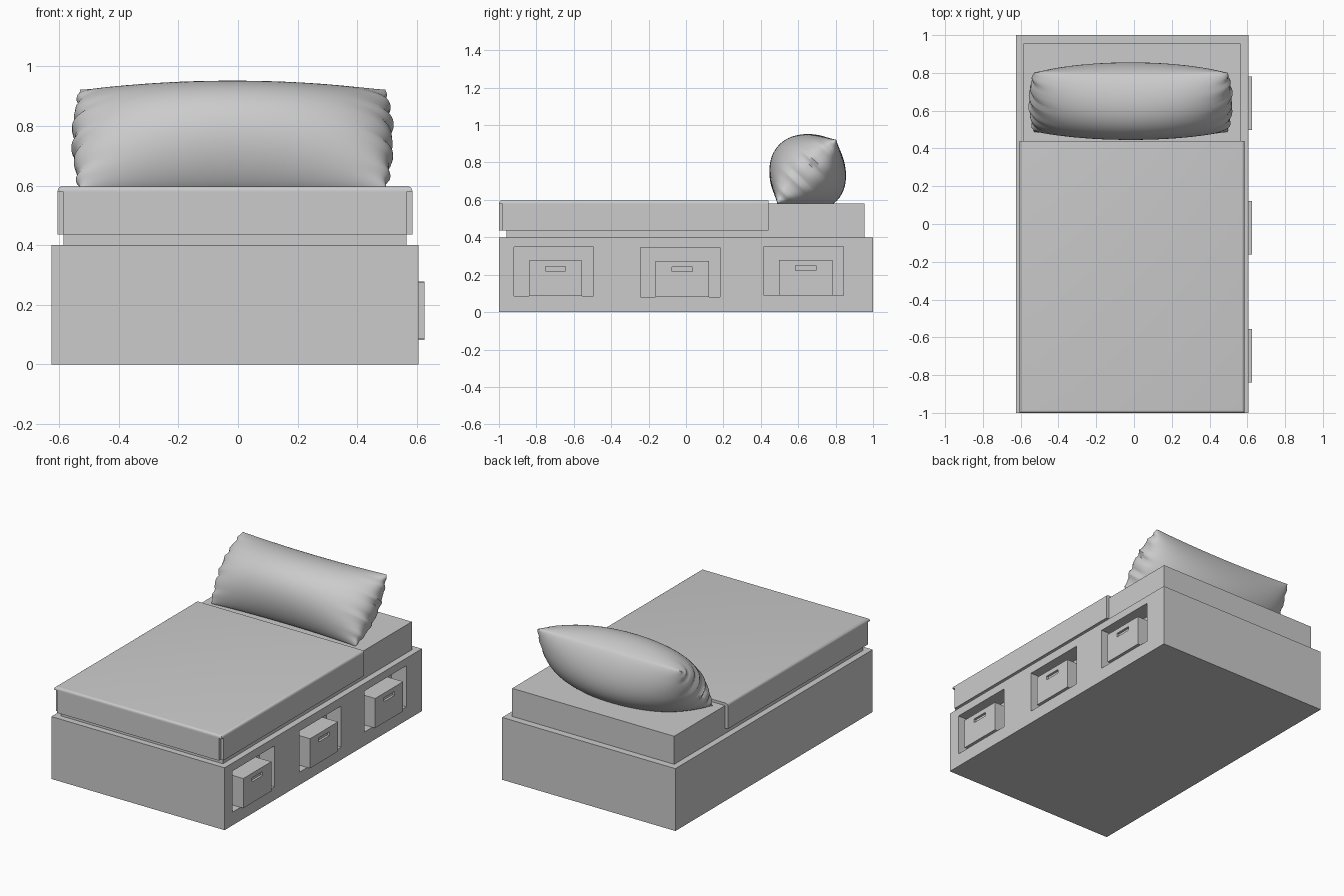
import bpy, bmesh, math
from mathutils import Vector

if "Cube" in bpy.data.objects:
    bpy.data.objects.remove(bpy.data.objects["Cube"], do_unlink=True)

grey = bpy.data.materials.new("light_grey")
grey.use_nodes = True
colour = (0.6, 0.6, 0.6, 1)
grey.diffuse_color = colour
grey.node_tree.nodes["Principled BSDF"].inputs["Base Color"].default_value = colour


def add_object(name, bm):
    bmesh.ops.recalc_face_normals(bm, faces=bm.faces)
    mesh = bpy.data.meshes.new(name)
    bm.to_mesh(mesh)
    bm.free()
    mesh.materials.append(grey)
    obj = bpy.data.objects.new(name, mesh)
    bpy.context.collection.objects.link(obj)
    return obj


def box(name, x, y, z, bevel_rule=None, radius=0.015):
    """Box from (min, max) ranges; edges chosen by a rule on their midpoint are rounded."""
    bm = bmesh.new()
    bmesh.ops.create_cube(bm, size=1)
    for v in bm.verts:
        v.co = [r[0] if c < 0 else r[1] for c, r in zip(v.co, (x, y, z))]
    if bevel_rule:
        edges = [e for e in bm.edges if bevel_rule((e.verts[0].co + e.verts[1].co) / 2)]
        bmesh.ops.bevel(bm, geom=edges, offset=radius, segments=4, profile=0.5, affect='EDGES')
    return add_object(name, bm)


def cut(target, x, y, z):
    """Subtract a box from the target and remove the cutter."""
    cutter = box("cutter", x, y, z)
    cutter.hide_render = True
    mod = target.modifiers.new("cut", 'BOOLEAN')
    mod.operation, mod.solver, mod.object = 'DIFFERENCE', 'EXACT', cutter
    bpy.context.view_layer.objects.active = target
    bpy.ops.object.modifier_apply(modifier=mod.name)
    bpy.data.objects.remove(cutter, do_unlink=True)


def smooth(obj, angle):
    bpy.ops.object.select_all(action='DESELECT')
    obj.select_set(True)
    bpy.context.view_layer.objects.active = obj
    bpy.ops.object.shade_smooth_by_angle(angle=math.radians(angle))


# Bed base with three recesses, each holding a drawer with a slot grip
base = box("bed_base", (-0.625, 0.605), (-1, 1), (0, 0.4))
for label, y, z in (("front", -0.707, 0.085), ("middle", -0.03, 0.082), ("back", 0.63, 0.088)):
    cut(base, (0.5, 0.7), (y - 0.212, y + 0.212), (z, z + 0.263))
    mid = y + 0.01
    drawer = box(label + "_drawer", (0.5, 0.625), (mid - 0.142, mid + 0.142), (z, z + 0.19))
    cut(drawer, (0.61, 0.7), (mid - 0.054, mid + 0.054), (z + 0.135, z + 0.16))

# Mattress
box("mattress", (-0.585, 0.565), (-0.96, 0.955), (0.4, 0.58))

# Blanket: rounded top sheet with hanging flaps and open front corners
top = box("blanket_top", (-0.605, 0.585), (-1, 0.44), (0.578, 0.597),
          lambda m: m.z > 0.59 and m.y < 0.4)
smooth(top, 40)
box("blanket_front_flap", (-0.585, 0.565), (-1, -0.98), (0.435, 0.58))
for side, x in (("left", (0.565, 0.585)), ("right", (-0.605, -0.585))):
    box("blanket_%s_flap" % side, x, (-0.98, 0.44), (0.435, 0.58))

# Pillow: two bulging sheets sharing a seam, leaning back, gathered at both ends
COLS, ROWS = 72, 40
CENTRE = Vector((-0.018, 0.645, 0.752))
UP = Vector((0, 0.68, 0.733))
OUT = Vector((0, -0.733, 0.68))


def pillow_point(s, t, thickness):
    u, v = math.sin(s * math.pi / 2), math.sin(t * math.pi / 2)
    bulge = max(0, 1 - u * u) ** 0.42 * max(0, 1 - v * v) ** 0.7
    gather = abs(u) ** 10
    crease = math.sin(v * 19 + 2 * u) + 0.6 * math.sin(v * 31 - u)
    width = 0.512 + 0.02 * (1 - v * v) + 0.007 * gather * crease * (1 - v ** 4)
    lift = 0.008 * gather * crease * bulge
    height = 0.232 - 0.012 * (1 - u * u)
    return CENTRE + Vector((u * width, 0, 0)) + UP * v * height + OUT * (thickness * bulge + lift)


bm = bmesh.new()
for thickness in (0.205, -0.225):
    grid = [[bm.verts.new(pillow_point(2 * i / COLS - 1, 2 * j / ROWS - 1, thickness))
             for j in range(ROWS + 1)] for i in range(COLS + 1)]
    for i in range(COLS):
        for j in range(ROWS):
            bm.faces.new((grid[i][j], grid[i + 1][j], grid[i + 1][j + 1], grid[i][j + 1]))
bmesh.ops.remove_doubles(bm, verts=bm.verts, dist=0.0002)
smooth(add_object("pillow", bm), 60)
